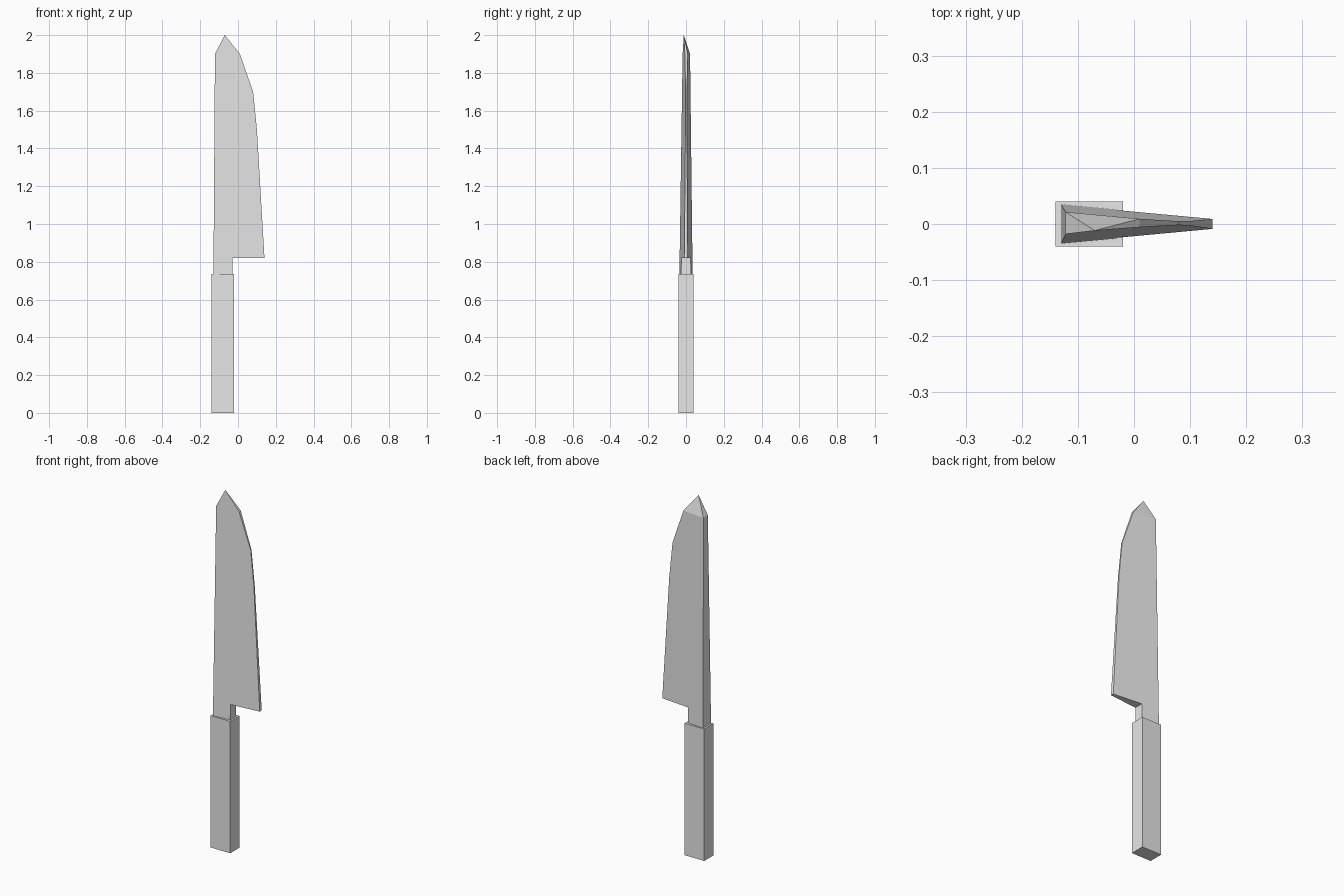
import bpy
import bmesh

cube = bpy.data.objects.get("Cube")
if cube:
    bpy.data.objects.remove(cube, do_unlink=True)

# One plain grey for the whole model
grey = bpy.data.materials.new("light grey")
grey.use_nodes = True
colour = (0.8, 0.8, 0.8, 1)
grey.diffuse_color = colour
grey.node_tree.nodes["Principled BSDF"].inputs["Base Color"].default_value = colour


def add_object(name, bm):
    bmesh.ops.recalc_face_normals(bm, faces=bm.faces)
    mesh = bpy.data.meshes.new(name)
    bm.to_mesh(mesh)
    bm.free()
    mesh.materials.append(grey)
    obj = bpy.data.objects.new(name, mesh)
    bpy.context.collection.objects.link(obj)
    return obj


# Handle: a plain rectangular block
bm = bmesh.new()
bmesh.ops.create_cube(bm, size=1)
bmesh.ops.scale(bm, vec=(0.12, 0.08, 0.735), verts=bm.verts)
bmesh.ops.translate(bm, vec=(-0.08, 0, 0.3675), verts=bm.verts)
add_object("handle", bm)

# Blade outline (x, z), starting at the tip and running down the cutting edge
tip = (-0.07, 2.0)
outline = [(0.01, 1.9), (0.08, 1.7), (0.1, 1.5), (0.14, 0.82),
           (-0.03, 0.82), (-0.03, 0.73), (-0.13, 0.73), (-0.122, 1.9)]


def half_thickness(x, z, taper):
    """Thick at the spine and heel, thin at the edge and towards the tip."""
    return 0.035 - 0.093 * (x + 0.13) - taper * (z - 0.735)


# Blade: two flat cheeks, with the tip lying on the front cheek only
bm = bmesh.new()
tip_vert = bm.verts.new((tip[0], -half_thickness(*tip, 0.014), tip[1]))
front = [bm.verts.new((x, -half_thickness(x, z, 0.014), z)) for x, z in outline]
back = [bm.verts.new((x, half_thickness(x, z, 0.011), z)) for x, z in outline]
bm.faces.new([tip_vert] + front)
bm.faces.new(back)

# Edge, heel, tang and spine strips
for i in range(len(outline) - 1):
    bm.faces.new((front[i], front[i + 1], back[i + 1], back[i]))

# Facets that close the point
for a, b in ((front[0], back[0]), (back[0], back[-1]), (back[-1], front[-1])):
    bm.faces.new((tip_vert, a, b))
add_object("blade", bm)
